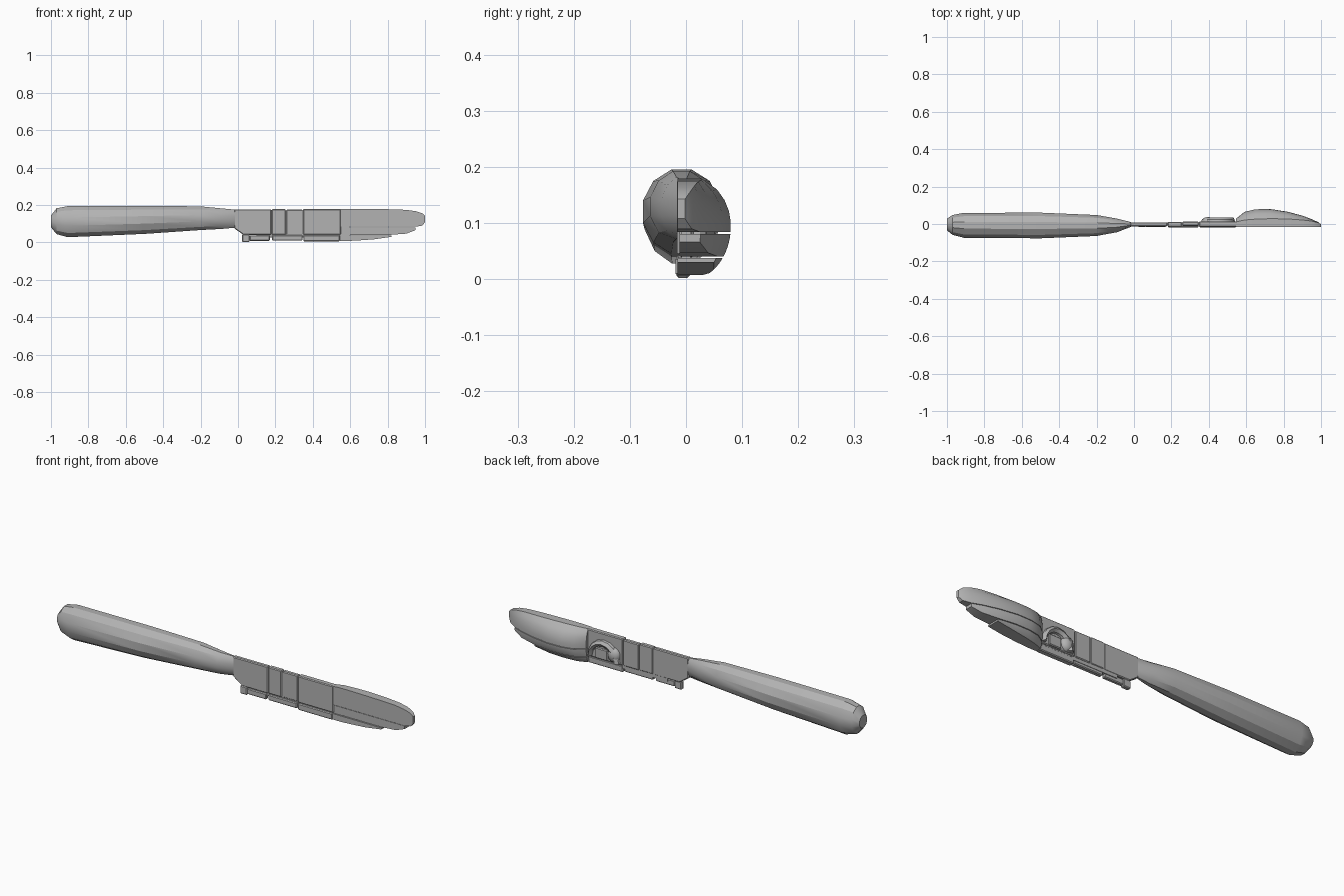
import bpy, bmesh
from math import cos, sin, pi, radians

cube = bpy.data.objects.get("Cube")
if cube:
    bpy.data.objects.remove(cube)

grey = bpy.data.materials.new("plain grey")
grey.use_nodes = True
grey.diffuse_color = (0.45, 0.45, 0.45, 1)
grey.node_tree.nodes["Principled BSDF"].inputs["Base Color"].default_value = grey.diffuse_color


def finish(name, bm, bevel=0.0, smooth=0):
    bmesh.ops.recalc_face_normals(bm, faces=bm.faces)
    mesh = bpy.data.meshes.new(name)
    bm.to_mesh(mesh)
    bm.free()
    mesh.materials.append(grey)
    obj = bpy.data.objects.new(name, mesh)
    bpy.context.collection.objects.link(obj)
    if bevel:
        mod = obj.modifiers.new("soft edges", "BEVEL")
        mod.width = bevel
        mod.segments = 1
    if smooth:
        bpy.ops.object.select_all(action="DESELECT")
        obj.select_set(True)
        bpy.context.view_layer.objects.active = obj
        bpy.ops.object.shade_smooth_by_angle(angle=radians(smooth))
    return obj


def loft(name, rings, smooth=0):
    """Skin a row of equal rings and cap both ends."""
    bm = bmesh.new()
    rows = [[bm.verts.new(p) for p in ring] for ring in rings]
    n = len(rows[0])
    for a, b in zip(rows, rows[1:]):
        for i in range(n):
            j = (i + 1) % n
            bm.faces.new((a[i], a[j], b[j], b[i]))
    bm.faces.new(rows[0])
    bm.faces.new(rows[-1])
    return finish(name, bm, smooth=smooth)


def plate(name, outline, y0, y1, bevel=0.004):
    """Extrude an x-z outline between two depths."""
    bm = bmesh.new()
    face = bm.faces.new([bm.verts.new((x, y0, z)) for x, z in outline])
    new = bmesh.ops.extrude_face_region(bm, geom=[face])["geom"]
    verts = [v for v in new if isinstance(v, bmesh.types.BMVert)]
    bmesh.ops.translate(bm, verts=verts, vec=(0, y1 - y0, 0))
    return finish(name, bm, bevel)


def box(name, x0, x1, z0, z1, y0, y1, bevel=0.004):
    return plate(name, [(x0, z0), (x1, z0), (x1, z1), (x0, z1)], y0, y1, bevel)


# Handle: faceted tapering grip (x, low z, high z, low y, high y)
grip = [(-1.0, .08, .145, -.035, .03), (-.97, .042, .185, -.06, .05),
        (-.91, .025, .197, -.076, .062), (-.5, .043, .198, -.079, .063),
        (-.2, .064, .195, -.066, .05), (-.09, .07, .184, -.045, .03),
        (-.015, .077, .177, -.015, .01)]
rings = []
for x, z0, z1, y0, y1 in grip:
    rings.append([(x, (y0 + y1) / 2 + (y1 - y0) / 2 * cos(a),
                   (z0 + z1) / 2 + (z1 - z0) / 2 * sin(a))
                  for a in (2 * pi * (i + .5) / 12 for i in range(12))])
loft("handle", rings, smooth=25)

# Flat shank: neck plate, then a row of thin panels
plate("neck_plate", [(-.02, .075), (.03, .04), (.178, .04), (.178, .177), (-.02, .177)], -.013, .009)
for i, (x0, x1, y0, y1) in enumerate([(.18, .255, -.014, .011), (.258, .345, -.01, .013),
                                      (.348, .55, -.016, .014)]):
    box(f"shank_panel_{i + 1}", x0, x1, .042, .178 - .003 * (i == 1), y0, y1)
box("shank_core", .1, .6, .025, .172, -.008, .008, 0)

# Lower edge strips and the small tab
box("lower_tab", .022, .062, .002, .043, -.017, .006)
box("lower_strip_1", .062, .17, .008, .038, -.016, .004)
box("lower_strip_2", .182, .345, .01, .039, -.018, .006)
box("lower_strip_3", .35, .545, .006, .039, -.019, .01)

# Rear hook: curved ridge ending in a rounded pad
path = []
for i in range(9):
    a = pi * i / 8
    path.append((.455 + .075 * cos(a), .05 + .08 * sin(a)))
ridge = []
for i, (x, z) in enumerate(path):
    a = pi * i / 8
    w = .010 + .011 * sin(a / 2)
    ridge.append([(x + w * cos(a) * u, y, z + w * sin(a) * u)
                  for u, y in ((-1, .008), (-.8, .025), (0, .036), (.8, .025), (1, .008))])
loft("hook_ridge", ridge, smooth=30)
bm = bmesh.new()
bmesh.ops.create_icosphere(bm, subdivisions=2, radius=1)
for v in bm.verts:
    v.co = (.395 + .035 * v.co.x, .012 + .026 * v.co.y, .085 + .04 * v.co.z)
finish("hook_pad", bm, smooth=35)
box("hook_inner_plate", .43, .5, .045, .1, .005, .021)

# Tip: three stacked shells, flat in front and bulging behind
# (x, top z, bottom z, bulge depth)
tip = [(.545, .178, .008, .028), (.59, .18, .008, .065), (.65, .18, .011, .079),
       (.73, .179, .017, .08), (.82, .177, .03, .066), (.9, .174, .047, .045),
       (.95, .167, .066, .026), (.985, .156, .09, .01), (1.0, .143, .108, -.002)]


def tip_shell(name, upper, lower, front):
    """upper and lower are fixed split heights, clipped to the outline."""
    rings = []
    for x, top, bottom, depth in tip:
        a = min(max(lower, bottom), top - .01)
        b = max(min(upper, top), a + .004)
        ring = [(x, front, a), (x, front, b)]
        for k in range(6):
            z = b + (a - b) * k / 5
            mid = .095
            span = (.185 - mid) if z > mid else mid + .004
            r = max(0, 1 - ((z - mid) / span) ** 2) ** .5
            ring.append((x, max(front + .006, depth * r), z))
        if b - a > .005 or x < .9:
            rings.append(ring)
    return loft(name, rings, smooth=28)


tip_shell("tip_upper_shell", .2, .084, -.015)
tip_shell("tip_middle_shell", .081, .041, -.012)
tip_shell("tip_lower_shell", .038, 0, -.015)
